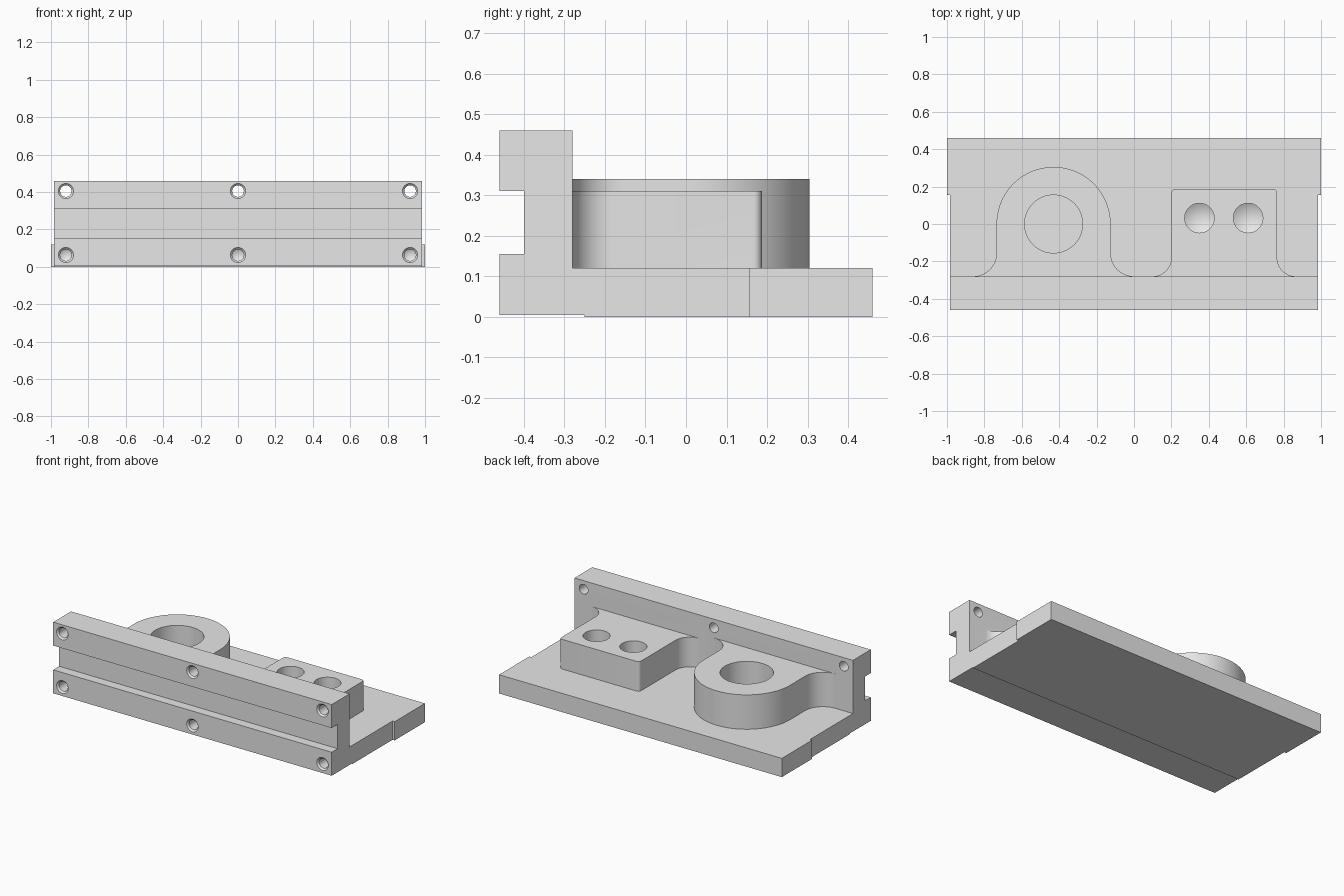
import bpy, bmesh, math
from mathutils import Matrix, Vector

if "Cube" in bpy.data.objects:
    bpy.data.objects.remove(bpy.data.objects["Cube"])

grey = bpy.data.materials.new("plain_grey")
grey.diffuse_color = (0.8, 0.8, 0.8, 1)
grey.use_nodes = True
grey.node_tree.nodes["Principled BSDF"].inputs["Base Color"].default_value = grey.diffuse_color


def make_object(name, bm):
    bmesh.ops.recalc_face_normals(bm, faces=bm.faces[:])
    mesh = bpy.data.meshes.new(name)
    bm.to_mesh(mesh)
    bm.free()
    mesh.materials.append(grey)
    obj = bpy.data.objects.new(name, mesh)
    bpy.context.collection.objects.link(obj)
    return obj


def prism(name, points, direction):
    """Extrude a closed outline along a direction."""
    bm = bmesh.new()
    face = bm.faces.new([bm.verts.new(p) for p in points])
    ext = bmesh.ops.extrude_face_region(bm, geom=[face])
    verts = [v for v in ext["geom"] if isinstance(v, bmesh.types.BMVert)]
    bmesh.ops.translate(bm, verts=verts, vec=direction)
    return make_object(name, bm)


def drill(name, profile, matrix, steps):
    """Revolve (radius, depth) points around the axis; depth runs along -z."""
    bm = bmesh.new()
    vs = [bm.verts.new((r, 0, -d)) for r, d in profile]
    es = [bm.edges.new(pair) for pair in zip(vs, vs[1:])]
    bmesh.ops.spin(bm, geom=vs + es, cent=(0, 0, 0), axis=(0, 0, 1),
                   angle=math.tau, steps=steps)
    bmesh.ops.remove_doubles(bm, verts=bm.verts[:], dist=1e-5)
    bm.transform(matrix)
    return make_object(name, bm)


def arc(cx, cy, r, start, end, n):
    return [(cx + r * math.cos(math.radians(start + (end - start) * i / n)),
             cy + r * math.sin(math.radians(start + (end - start) * i / n)))
            for i in range(n + 1)]


def boss(name, outline, top):
    return prism(name, [(x, y, 0.06) for x, y in outline], (0, 0, top - 0.06))


# Front rail and floor as one side profile
side = [(-0.46, 0.005), (-0.25, 0.005), (-0.25, 0), (0.155, 0), (0.155, 0.12),
        (-0.28, 0.12), (-0.28, 0.46), (-0.46, 0.46), (-0.46, 0.31),
        (-0.40, 0.31), (-0.40, 0.155), (-0.46, 0.155)]
body = prism("slotted_bracket", [(-0.985, y, z) for y, z in side], (1.97, 0, 0))

# Slightly wider rear of the floor
rear = prism("rear_floor", [(-1, 0.155, 0), (1, 0.155, 0), (1, 0.46, 0), (-1, 0.46, 0)],
             (0, 0, 0.12))

# Round boss blended into the rail
round_boss = boss("round_boss",
                  [(-0.86, -0.33)] + arc(-0.86, -0.155, 0.125, -90, 0, 12)
                  + arc(-0.43, 0, 0.305, 180, 0, 48)
                  + arc(0.0, -0.155, 0.125, 180, 270, 12) + [(0.0, -0.33)], 0.34)

# Square boss blended into the rail
square_boss = boss("square_boss",
                   [(0.10, -0.33)] + arc(0.10, -0.18, 0.10, -90, 0, 12)
                   + arc(0.22, 0.167, 0.02, 180, 90, 6)
                   + arc(0.745, 0.167, 0.02, 90, 0, 6)
                   + arc(0.865, -0.18, 0.10, 180, 270, 12) + [(0.865, -0.33)], 0.31)

# Bores in the bosses
cutters = [drill("large_bore", [(0, -0.05), (0.155, -0.05), (0.155, 0.22), (0, 0.22)],
                 Matrix.Translation((-0.43, 0, 0.34)), 64)]
for x in (0.35, 0.61):
    cutters.append(drill("blind_bore",
                         [(0, -0.05), (0.079, -0.05), (0.079, 0.19), (0, 0.235)],
                         Matrix.Translation((x, 0.032, 0.31)), 40))

# Chamfered screw holes in the rail: through above, blind below
mouth = [(0, -0.05), (0.041, -0.05), (0.041, 0), (0.031, 0.01)]
to_front = Matrix.Rotation(math.radians(90), 4, "X")
for x in (-0.92, 0, 0.92):
    for z, end in ((0.405, [(0.031, 0.25), (0, 0.25)]),
                   (0.063, [(0.031, 0.16), (0, 0.178)])):
        cutters.append(drill("screw_hole", mouth + end,
                             Matrix.Translation((x, -0.46, z)) @ to_front, 28))

# Join the parts, then cut the holes
tools = [(o, "UNION") for o in (rear, round_boss, square_boss)]
tools += [(o, "DIFFERENCE") for o in cutters]
for tool, operation in tools:
    mod = body.modifiers.new(tool.name, "BOOLEAN")
    mod.object, mod.operation, mod.solver = tool, operation, "EXACT"
bpy.context.view_layer.update()
graph = bpy.context.evaluated_depsgraph_get()
result = bpy.data.meshes.new_from_object(body.evaluated_get(graph))
body.modifiers.clear()
body.data = result
result.materials.clear()
result.materials.append(grey)
for poly in result.polygons:
    poly.material_index = 0
for tool, _ in tools:
    bpy.data.objects.remove(tool)

bpy.context.view_layer.objects.active = body
body.select_set(True)
bpy.ops.object.shade_smooth_by_angle(angle=math.radians(30))
